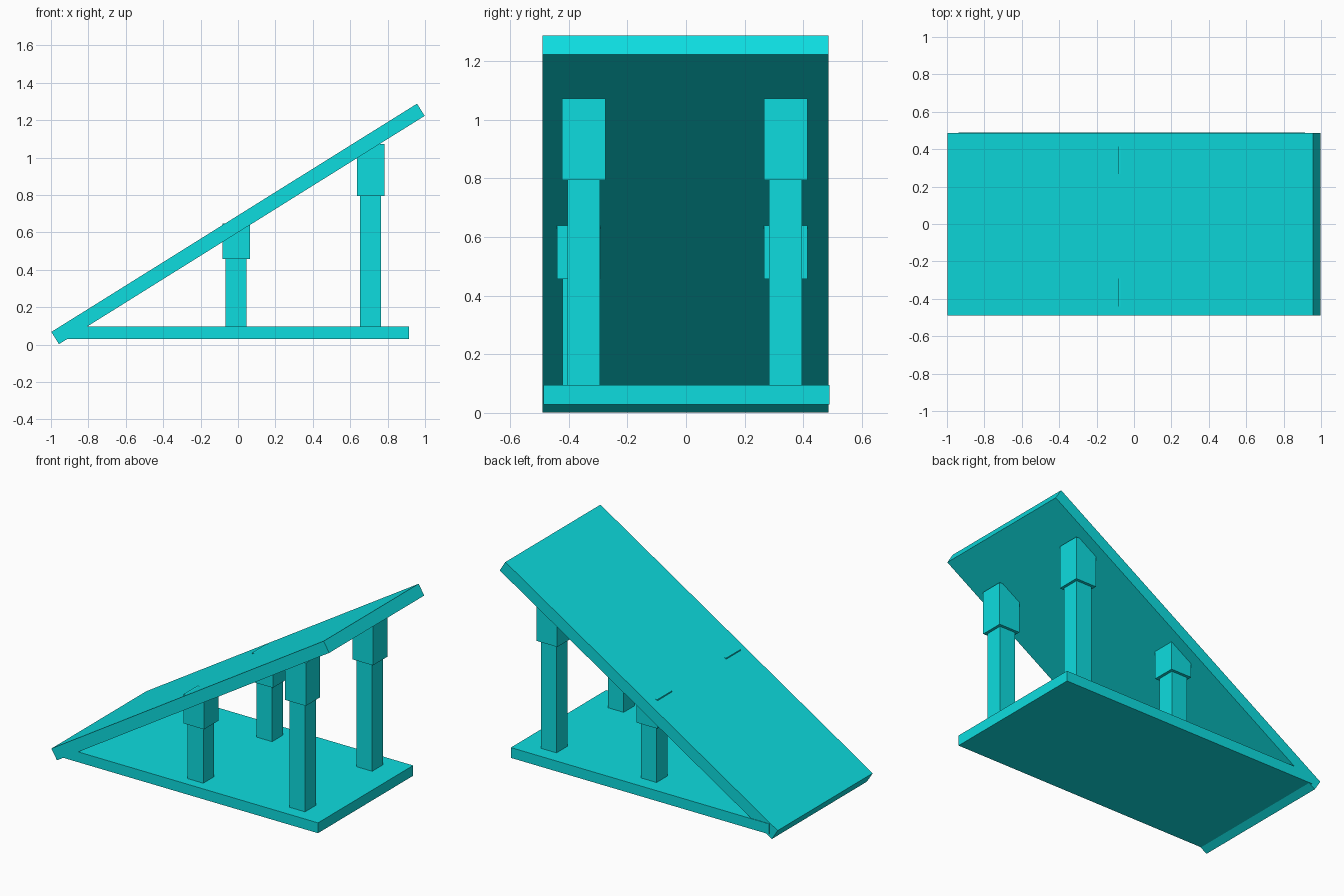
import bpy
import math

cube = bpy.data.objects.get("Cube")
if cube:
    bpy.data.objects.remove(cube, do_unlink=True)

# Single turquoise colour
turquoise = bpy.data.materials.new("turquoise")
turquoise.use_nodes = True
colour = (0.004, 0.72, 0.74, 1)
turquoise.diffuse_color = colour
turquoise.node_tree.nodes["Principled BSDF"].inputs["Base Color"].default_value = colour


def box(name, center, size, tilt=0):
    """Box of a given size, tilted about the y axis."""
    bpy.ops.mesh.primitive_cube_add(size=1, location=center)
    obj = bpy.context.object
    obj.name = name
    obj.scale = size
    bpy.ops.object.transform_apply(location=False, rotation=False, scale=True)
    obj.rotation_euler.y = tilt
    obj.data.materials.append(turquoise)
    return obj


def post(name, x, y, shaft_y, joint, top):
    """Square shaft standing on the base, with a wider cap under the ramp."""
    foot = 0.09
    box(name + "_shaft", (x, shaft_y, (foot + joint + 0.02) / 2),
        (0.112, 0.112, joint + 0.02 - foot))
    box(name + "_cap", (x, y, (joint + top) / 2), (0.148, 0.148, top - joint))


# Base board and sloping ramp board
box("base_board", (-0.012, 0.001, 0.0625), (1.855, 0.976, 0.067))
box("ramp_board", (0, -0.002, 0.645), (2.305, 0.975, 0.077), -math.radians(31.97))

# Four supporting posts
post("short_post_right", -0.01, -0.366, -0.366, 0.457, 0.646)
post("short_post_left", -0.01, 0.340, 0.340, 0.457, 0.646)
post("tall_post_right", 0.709, -0.349, -0.349, 0.795, 1.073)
post("tall_post_left", 0.709, 0.340, 0.340, 0.795, 1.073)
